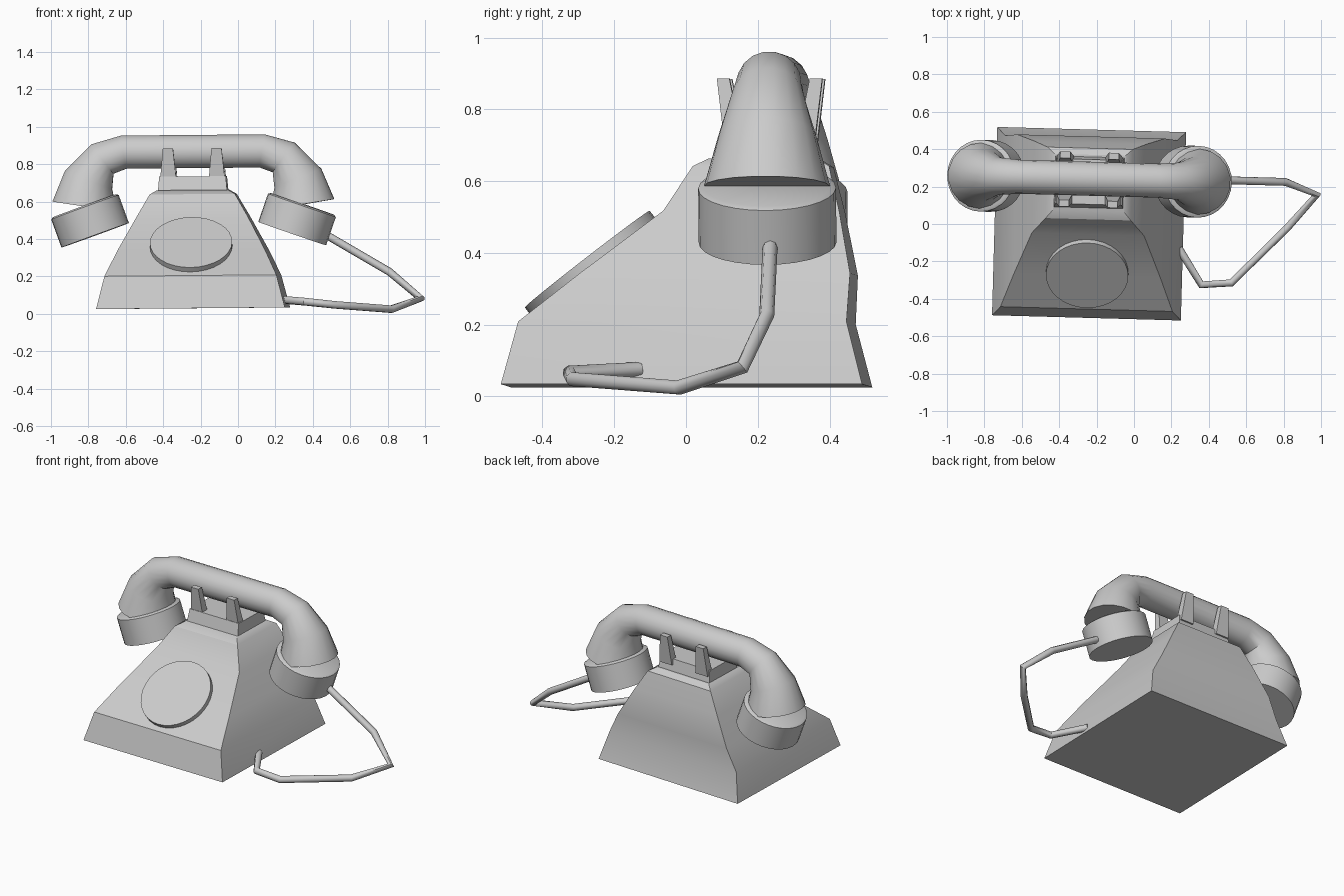
import bpy, bmesh, math
from mathutils import Vector, Matrix

if "Cube" in bpy.data.objects:
    bpy.data.objects.remove(bpy.data.objects["Cube"])

grey = bpy.data.materials.new("plain_grey")
grey.use_nodes = True
grey.diffuse_color = (0.6, 0.6, 0.6, 1)
grey.node_tree.nodes["Principled BSDF"].inputs["Base Color"].default_value = (0.6, 0.6, 0.6, 1)

# The telephone stands slightly turned; the cord is laid in world space
TURN = (Matrix.Translation((-0.24, 0, 0))
        @ Matrix.Rotation(math.radians(-1.6), 4, 'Z')
        @ Matrix.Rotation(math.radians(-0.5), 4, 'Y'))


def finish(name, bm, matrix=TURN, angle=30):
    bmesh.ops.recalc_face_normals(bm, faces=bm.faces)
    mesh = bpy.data.meshes.new(name)
    bm.to_mesh(mesh)
    bm.free()
    mesh.materials.append(grey)
    ob = bpy.data.objects.new(name, mesh)
    bpy.context.collection.objects.link(ob)
    ob.matrix_world = matrix
    bpy.ops.object.select_all(action='DESELECT')
    ob.select_set(True)
    bpy.context.view_layer.objects.active = ob
    bpy.ops.object.shade_smooth_by_angle(angle=math.radians(angle))
    return ob


def skin(bm, rings):
    """Bridge a list of equal vertex rings and cap both ends."""
    loops = [[bm.verts.new(p) for p in ring] for ring in rings]
    n = len(loops[0])
    for a, b in zip(loops, loops[1:]):
        for i in range(n):
            j = (i + 1) % n
            bm.faces.new((a[i], a[j], b[j], b[i]))
    bm.faces.new(loops[0])
    bm.faces.new(loops[-1])


def sweep(name, path, radii, sides, matrix=TURN, angle=40):
    """Round tube along a path, with a radius for each point."""
    pts = [Vector(p) for p in path]
    side = Vector((0, 1, 0))
    rings = []
    for i, (p, r) in enumerate(zip(pts, radii)):
        before = (p - pts[i - 1]).normalized() if i else Vector()
        after = (pts[i + 1] - p).normalized() if i < len(pts) - 1 else Vector()
        t = (before + after).normalized()
        side = (side - t * side.dot(t)).normalized()
        up = t.cross(side)
        turn = [2 * math.pi * k / sides for k in range(sides)]
        rings.append([p + (side * math.cos(a) + up * math.sin(a)) * r for a in turn])
    bm = bmesh.new()
    skin(bm, rings)
    return finish(name, bm, matrix, angle)


def block(name, levels, centre_x=0):
    """Stack of rectangles: height, half width, front y, back y."""
    bm = bmesh.new()
    skin(bm, [[(centre_x - w, f, z), (centre_x + w, f, z),
               (centre_x + w, b, z), (centre_x - w, b, z)] for z, w, f, b in levels])
    return finish(name, bm)


# Housing with sloped dial panel and flared back
block("housing", [(0.03, 0.505, -0.502, 0.505), (0.205, 0.46, -0.455, 0.46),
                  (0.34, 0.395, -0.285, 0.468), (0.515, 0.3, -0.055, 0.435),
                  (0.64, 0.228, 0.025, 0.405), (0.662, 0.19, 0.07, 0.37)])

# Cradle block and its four prongs
block("cradle_block", [(0.655, 0.185, 0.085, 0.36), (0.735, 0.178, 0.105, 0.345)])
for sx, side in ((-1, "right"), (1, "left")):
    for sy, end in ((-1, "front"), (1, "back")):
        def span(inner, outer):
            return tuple(sorted((0.237 + sy * inner, 0.237 + sy * outer)))
        block(f"prong_{end}_{side}", [(0.7, 0.045, *span(0.075, 0.125)),
                                      (0.885, 0.027, *span(0.112, 0.147))], sx * 0.13)

# Dial disc lying on the sloped panel
slope = math.atan2(0.31, 0.4)
bm = bmesh.new()
bmesh.ops.create_cone(bm, cap_ends=True, segments=32, radius1=0.22, radius2=0.22, depth=0.05,
                      matrix=Matrix.Translation((0, -0.26, 0.363)) @ Matrix.Rotation(slope, 4, 'X'))
finish("dial", bm)

# Handset: tube widening towards the cups
HY = 0.242
half = [(0.37, 0.868, 0.091), (0.485, 0.832, 0.1), (0.56, 0.72, 0.137), (0.582, 0.58, 0.176)]
arch = [(-x, z, r) for x, z, r in reversed(half)] + half
sweep("handset_tube", [(x, HY, z) for x, z, r in arch], [r for x, z, r in arch], 18)

# Cups at both ends, tilted inwards
for s, side in ((-1, "right"), (1, "left")):
    top = Vector((s * 0.583, HY, 0.583))
    axis = Vector((-s * math.sin(math.radians(19.5)), 0, -math.cos(math.radians(19.5))))
    sweep(f"handset_cup_{side}", [top, top + axis * 0.008, top + axis * 0.168],
          [0.178, 0.192, 0.192], 28, angle=30)

# Cord from the cup round to the housing
cord = [(0.45, 0.235, 0.435), (0.81, 0.225, 0.225), (0.978, 0.157, 0.082), (0.82, -0.02, 0.025),
        (0.52, -0.315, 0.048), (0.36, -0.325, 0.065), (0.24, -0.13, 0.075)]
sweep("cord", cord, [0.021] * len(cord), 8, Matrix.Identity(4), 50)
